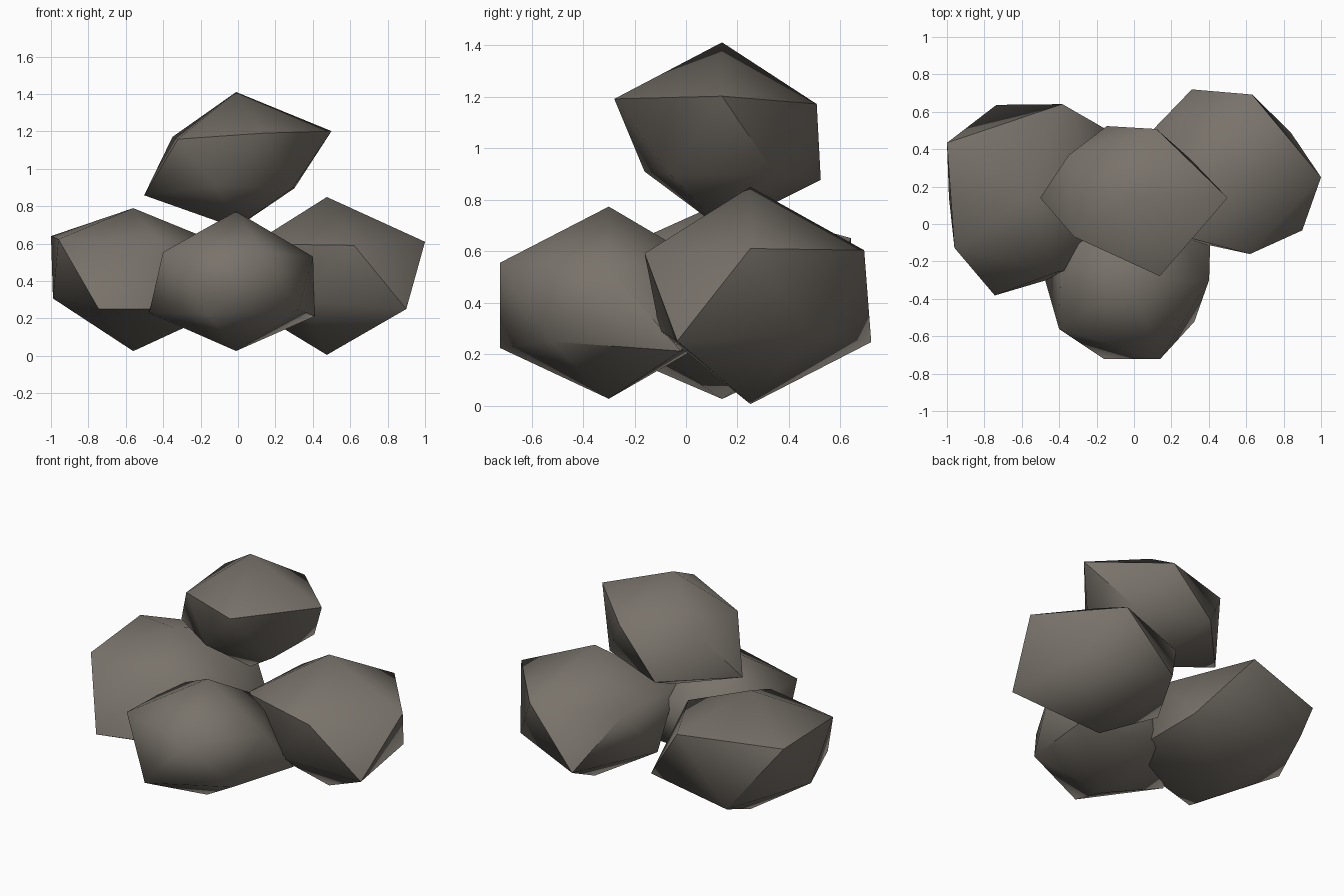
import bpy, bmesh, math
from mathutils import Vector

cube = bpy.data.objects.get("Cube")
if cube:
    bpy.data.objects.remove(cube, do_unlink=True)

stone = bpy.data.materials.new("warm grey stone")
stone.use_nodes = True
GREY = (0.19, 0.17, 0.145, 1)
stone.diffuse_color = GREY
bsdf = stone.node_tree.nodes["Principled BSDF"]
bsdf.inputs["Base Color"].default_value = GREY
bsdf.inputs["Roughness"].default_value = 0.9

SQUASH = Vector((1, 0.92, 0.685))  # boulders are flattened icosahedra


def ring(height, turn):
    """Five unit directions of one icosahedron ring."""
    flat = math.sqrt(1 - height * height)
    return [Vector((flat * math.cos(a), flat * math.sin(a), height))
            for a in (math.radians(turn + 72 * i) for i in range(5))]


def boulder(name, centre, bottom, lower, upper, top):
    """Squashed icosahedron whose corners are pushed in or out radially."""
    h = 1 / math.sqrt(5)
    directions = [Vector((0, 0, -1)), *ring(-h, 36), *ring(h, 0), Vector((0, 0, 1))]
    bm = bmesh.new()
    for d, reach in zip(directions, [bottom, *lower, *upper, top]):
        bm.verts.new(d * SQUASH * reach)
    bmesh.ops.convex_hull(bm, input=bm.verts)
    bmesh.ops.recalc_face_normals(bm, faces=bm.faces)
    mesh = bpy.data.meshes.new(name)
    bm.to_mesh(mesh)
    bm.free()
    mesh.materials.append(stone)
    obj = bpy.data.objects.new(name, mesh)
    obj.location = centre
    bpy.context.collection.objects.link(obj)
    bpy.ops.object.select_all(action="DESELECT")
    obj.select_set(True)
    bpy.context.view_layer.objects.active = obj
    bpy.ops.object.shade_smooth_by_angle(angle=math.radians(50))


# Rings run anticlockwise from the +x side
boulder("top_boulder", (-0.01, 0.14, 1.027), 0.5,
        (0.43, 0.49, 0.55, 0.385, 0.42), (0.57, 0.47, 0.47, 0.43, 0.535), 0.56)
boulder("front_boulder", (-0.01, -0.3, 0.389), 0.53,
        (0.58, 0.48, 0.52, 0.54, 0.46), (0.46, 0.5, 0.52, 0.54, 0.54), 0.56)
boulder("left_boulder", (0.475, 0.25, 0.43), 0.62,
        (0.5, 0.6, 0.5, 0.45, 0.587), (0.587, 0.565, 0.52, 0.55, 0.525), 0.612)
boulder("right_boulder", (-0.56, 0.14, 0.454), 0.626,
        (0.67, 0.635, 0.48, 0.667, 0.67), (0.5, 0.64, 0.608, 0.553, 0.51), 0.49)
